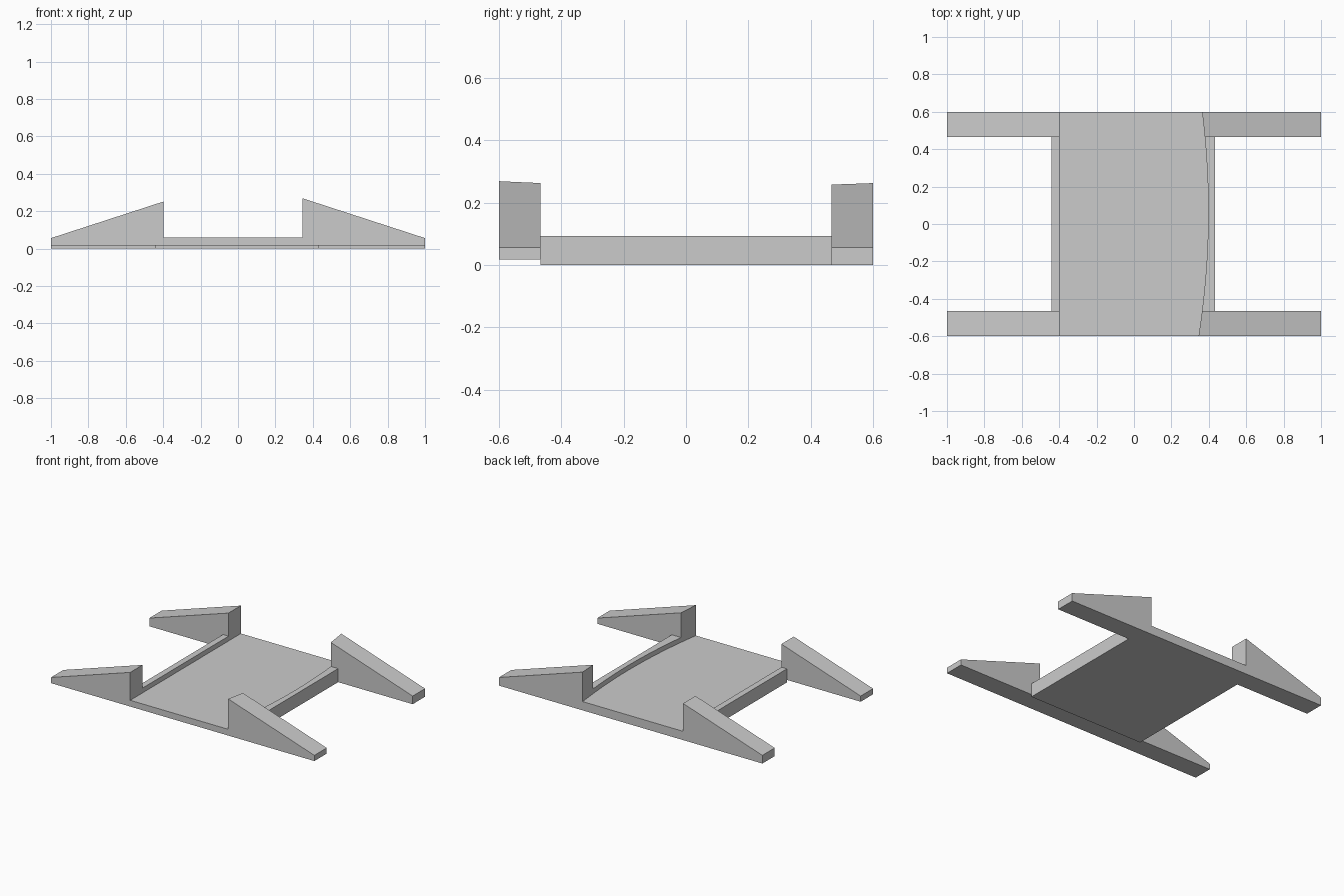
import bpy
import bmesh

cube = bpy.data.objects.get("Cube")
if cube:
    bpy.data.objects.remove(cube, do_unlink=True)

grey = bpy.data.materials.new("light grey")
grey.use_nodes = True
grey.diffuse_color = (0.6, 0.6, 0.6, 1)
grey.node_tree.nodes["Principled BSDF"].inputs["Base Color"].default_value = (0.6, 0.6, 0.6, 1)


def prism(name, outline, offset):
    """Extrude a closed outline of 3D points along offset."""
    bm = bmesh.new()
    face = bm.faces.new([bm.verts.new(p) for p in outline])
    top = bmesh.ops.extrude_face_region(bm, geom=[face])["geom"]
    bmesh.ops.translate(bm, vec=offset, verts=[v for v in top if isinstance(v, bmesh.types.BMVert)])
    bmesh.ops.recalc_face_normals(bm, faces=bm.faces)
    mesh = bpy.data.meshes.new(name)
    bm.to_mesh(mesh)
    bm.free()
    mesh.materials.append(grey)
    obj = bpy.data.objects.new(name, mesh)
    bpy.context.collection.objects.link(obj)
    return obj


def combine(target, tool, operation):
    """Apply a boolean and remove the helper object."""
    mod = target.modifiers.new(tool.name, 'BOOLEAN')
    mod.object, mod.operation, mod.solver = tool, operation, 'EXACT'
    bpy.context.view_layer.objects.active = target
    bpy.ops.object.modifier_apply(modifier=mod.name)
    bpy.data.objects.remove(tool, do_unlink=True)


INNER, OUTER = 0.466, 0.6
TIP, SLOPE = 0.056, 0.325


def rail(name, y, bottom):
    """Long side rail whose arms rise from both tips to the middle."""
    outline = [(-1, bottom), (1, bottom), (1, TIP), (0, TIP + SLOPE), (-1, TIP)]
    return prism(name, [(x, y, z) for x, z in outline], (0, OUTER - INNER, 0))


# Central block joined with the two rails
tray = prism("tray", [(-0.44, -INNER, 0), (0.434, -INNER, 0),
                      (0.434, INNER, 0), (-0.44, INNER, 0)], (0, 0, 0.093))
combine(tray, rail("front_rail", -OUTER, 0.017), 'UNION')
combine(tray, rail("back_rail", INNER, 0), 'UNION')

# Open channel with one straight wall and one gently bowed wall
STEPS = 28
ys = [-0.7 + 1.4 * i / STEPS for i in range(STEPS + 1)]
bowed = [(0.397 - 0.1165 * (y - 0.068) ** 2, y, 0.06) for y in ys]
channel = prism("channel", bowed + [(-0.398, 0.7, 0.06), (-0.398, -0.7, 0.06)], (0, 0, 0.6))
combine(tray, channel, 'DIFFERENCE')

# Smooth only the bowed wall
bpy.ops.object.select_all(action='DESELECT')
tray.select_set(True)
bpy.context.view_layer.objects.active = tray
bpy.ops.object.shade_smooth_by_angle(angle=0.15)
